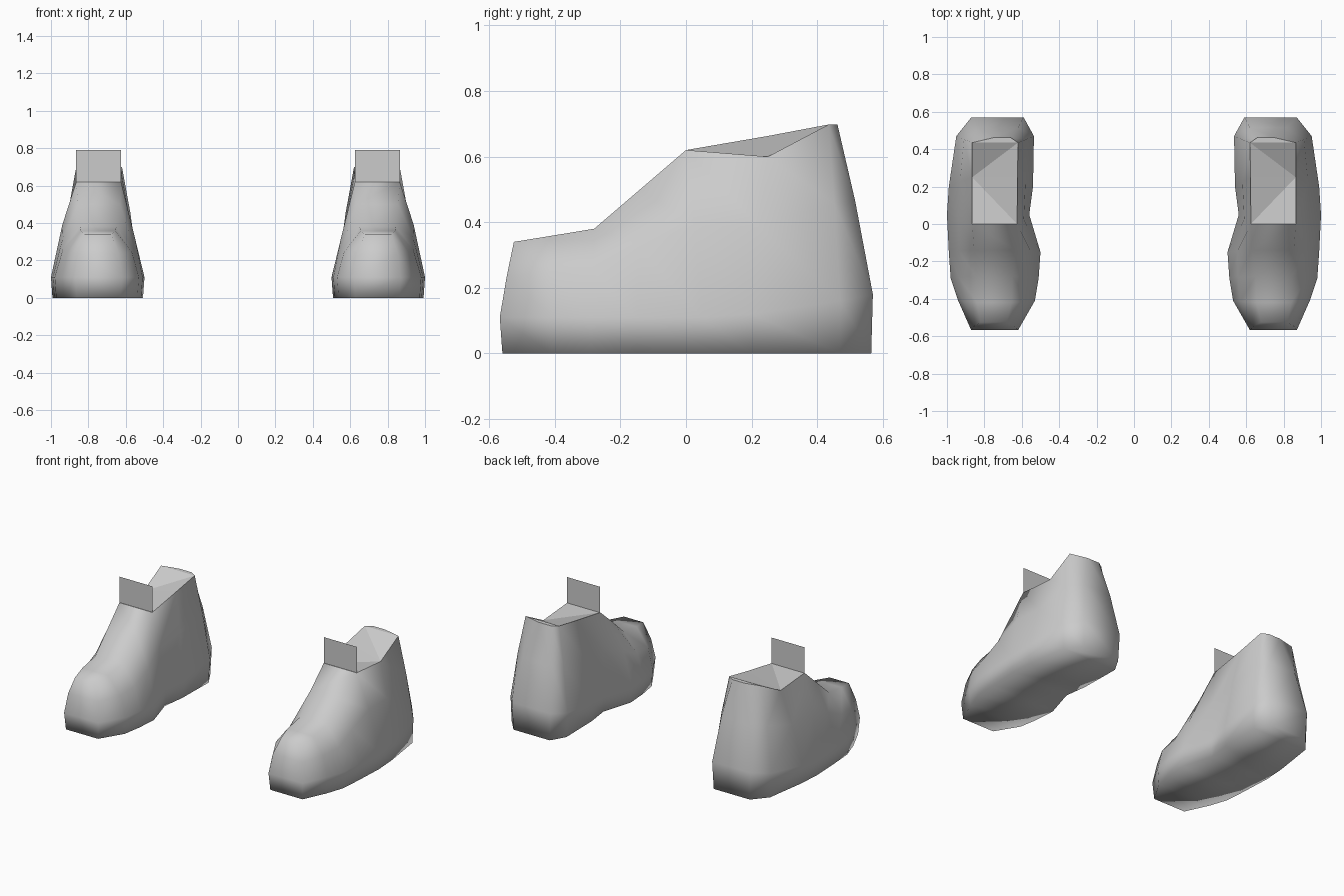
import bpy
import bmesh

cube = bpy.data.objects.get("Cube")
if cube:
    bpy.data.objects.remove(cube, do_unlink=True)

grey = bpy.data.materials.new("plain grey")
grey.use_nodes = True
GREY = (0.6, 0.6, 0.6, 1)
grey.diffuse_color = GREY
grey.node_tree.nodes["Principled BSDF"].inputs["Base Color"].default_value = GREY

# Cross-sections from toe to heel for the left shoe:
# sole y, top y, widest z, top z inner/outer, widest x inner/outer, top x inner/outer, bulge
STATIONS = [
    (-0.56, -0.525, 0.11, 0.34, 0.34, 0.62, 0.87, 0.68, 0.82, 0.20),
    (-0.41, -0.42, 0.11, 0.357, 0.357, 0.53, 0.94, 0.655, 0.84, 0.20),
    (-0.29, -0.28, 0.11, 0.38, 0.38, 0.51, 0.98, 0.65, 0.845, 0.18),
    (-0.15, -0.14, 0.11, 0.50, 0.50, 0.50, 0.99, 0.63, 0.855, 0.10),
    (0.05, 0.00, 0.11, 0.62, 0.62, 0.56, 1.00, 0.625, 0.865, 0.05),
    (0.20, 0.25, 0.12, 0.663, 0.60, 0.54, 0.99, 0.623, 0.865, 0.02),
    (0.47, 0.435, 0.16, 0.698, 0.698, 0.535, 0.95, 0.62, 0.865, 0.02),
    (0.565, 0.462, 0.18, 0.698, 0.698, 0.59, 0.87, 0.66, 0.75, 0.08),
]
COLLAR = 4  # first station of the ankle opening


def lerp(a, b, t):
    return a + (b - a) * t


def ring(station):
    """Closed section: up the inner side, across the top, down the outer side."""
    yb, yt, zm, zi, zo, xi, xo, ti, to, bulge = station
    ym = yb + (0.005 if yb > 0.5 else -0.008 if yb < -0.5 else 0)

    def side(x, tx, zt, inset):
        return [(x + inset, yb, 0), (x, ym, zm),
                (lerp(x, tx, 0.5 - bulge), lerp(ym, yt, 0.5), lerp(zm, zt, 0.55)),
                (tx, yt, zt)]
    return side(xi, ti, zi, 0.008) + side(xo, to, zo, -0.008)[::-1]


def finish(bm, name):
    mesh = bpy.data.meshes.new(name)
    bm.to_mesh(mesh)
    bm.free()
    mesh.materials.append(grey)
    bpy.context.collection.objects.link(bpy.data.objects.new(name, mesh))


def shoe(name, sign):
    # Shoe body lofted through the sections
    bm = bmesh.new()
    rings = [[bm.verts.new((sign * x, y, z)) for x, y, z in ring(s)] for s in STATIONS]
    opening = []
    for i, (a, b) in enumerate(zip(rings, rings[1:])):
        for k in range(8):
            n = (k + 1) % 8
            if k == 3 and i >= COLLAR:
                # Ankle opening folds towards the low outer edge
                if i == COLLAR:
                    tris = [(a[3], a[4], b[4]), (a[3], b[4], b[3])]
                else:
                    tris = [(a[3], a[4], b[3]), (a[4], b[4], b[3])]
                opening += [bm.faces.new(t) for t in tris]
            else:
                bm.faces.new((a[k], a[n], b[n], b[k]))
    # Toe and heel ends
    for r in (rings[0], rings[-1]):
        for k in range(3):
            bm.faces.new((r[k], r[k + 1], r[6 - k], r[7 - k]))
    bmesh.ops.recalc_face_normals(bm, faces=bm.faces)
    for f in bm.faces:
        f.smooth = f not in opening
    for f in opening:
        for e in f.edges:
            e.smooth = False
    finish(bm, name + "_shoe")

    # Flat upright tongue at the front of the opening
    bm = bmesh.new()
    bm.faces.new([bm.verts.new((sign * x, 0.003, z)) for x, z in
                  ((0.625, 0.615), (0.865, 0.615), (0.865, 0.79), (0.625, 0.79))])
    finish(bm, name + "_tongue")


shoe("left", 1)
shoe("right", -1)
